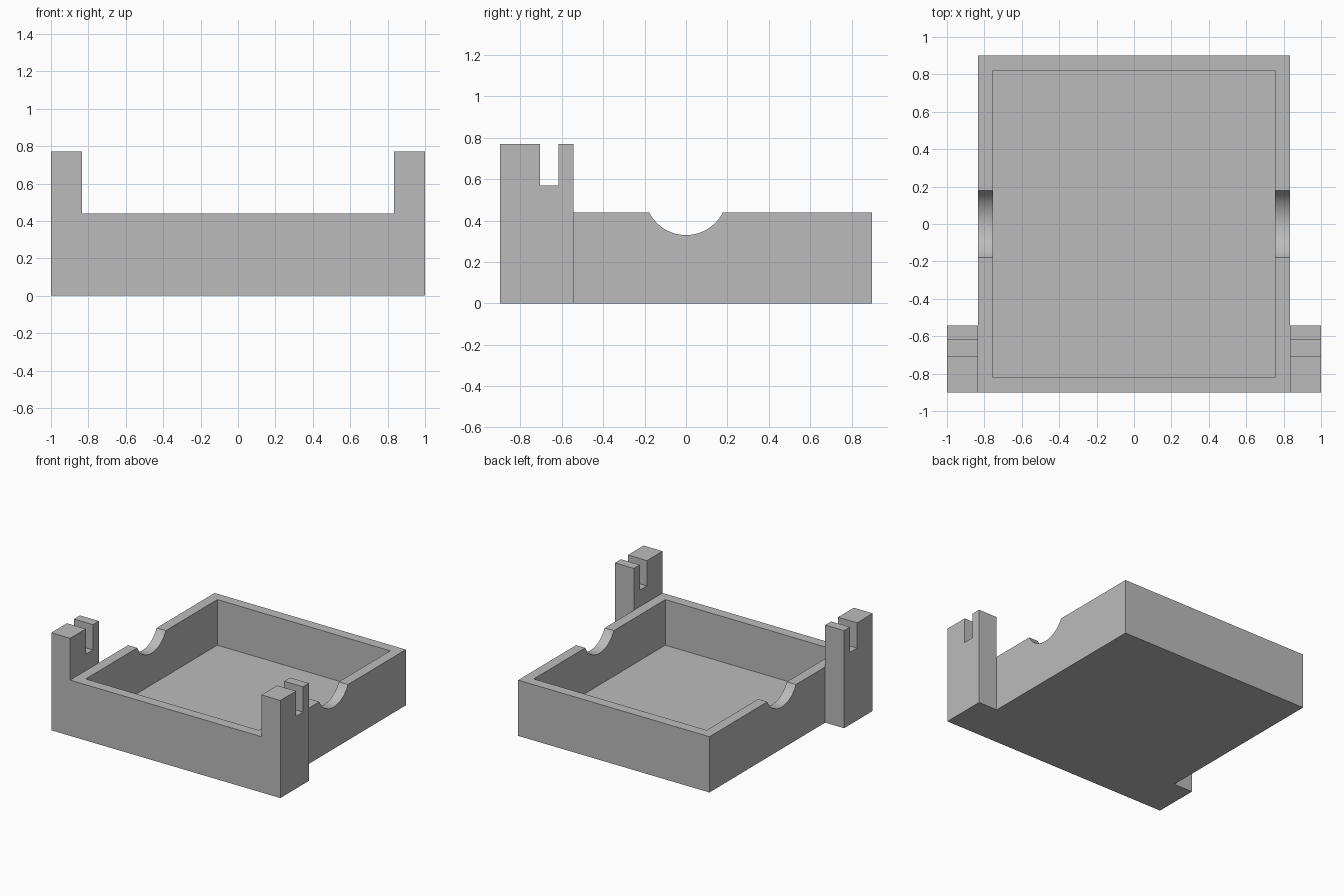
import bpy
import bmesh
import math

old = bpy.data.objects.get("Cube")
if old:
    bpy.data.objects.remove(old, do_unlink=True)

# Main dimensions
HALF_X, HALF_Y, HEIGHT, WALL = 0.835, 0.9, 0.44, 0.08
POST_X, POST_BACK, POST_TOP = 1.0, -0.543, 0.77
SLOT_FRONT, SLOT_BACK, SLOT_FLOOR = -0.705, -0.617, 0.57
NOTCH_R, NOTCH_Z = 0.2, 0.53

grey = bpy.data.materials.new("plain grey")
grey.use_nodes = True
colour = (0.5, 0.5, 0.5, 1)
grey.diffuse_color = colour
grey.node_tree.nodes["Principled BSDF"].inputs["Base Color"].default_value = colour


def extrude_x(name, profile, x0, x1):
    """Solid made by sweeping a (y, z) profile from x0 to x1."""
    bm = bmesh.new()
    face = bm.faces.new([bm.verts.new((x0, y, z)) for y, z in profile])
    moved = bmesh.ops.extrude_face_region(bm, geom=[face])["geom"]
    verts = [v for v in moved if isinstance(v, bmesh.types.BMVert)]
    bmesh.ops.translate(bm, verts=verts, vec=(x1 - x0, 0, 0))
    bmesh.ops.recalc_face_normals(bm, faces=bm.faces)
    mesh = bpy.data.meshes.new(name)
    bm.to_mesh(mesh)
    bm.free()
    mesh.materials.append(grey)
    obj = bpy.data.objects.new(name, mesh)
    bpy.context.collection.objects.link(obj)
    return obj


def rect(y0, y1, z0, z1):
    return [(y0, z0), (y1, z0), (y1, z1), (y0, z1)]


def combine(target, other, operation):
    """Apply a boolean and discard the second solid."""
    mod = target.modifiers.new(operation.title(), "BOOLEAN")
    mod.operation, mod.object, mod.solver = operation, other, "EXACT"
    bpy.context.view_layer.objects.active = target
    bpy.ops.object.modifier_apply(modifier=mod.name)
    bpy.data.objects.remove(other, do_unlink=True)


# Open tray
tray = extrude_x("tray", rect(-HALF_Y, HALF_Y, 0, HEIGHT), -HALF_X, HALF_X)
inner_x, inner_y = HALF_X - WALL, HALF_Y - WALL
combine(tray, extrude_x("cavity_cutter", rect(-inner_y, inner_y, WALL, 1),
                        -inner_x, inner_x), "DIFFERENCE")

# Round notch through both side walls
SIDES = 96
circle = [(NOTCH_R * math.sin(math.tau * i / SIDES),
           NOTCH_Z - NOTCH_R * math.cos(math.tau * i / SIDES)) for i in range(SIDES)]
combine(tray, extrude_x("notch_cutter", circle, -1.2, 1.2), "DIFFERENCE")

# Slotted corner posts, joined to the tray
post = [(-HALF_Y, 0), (POST_BACK, 0), (POST_BACK, POST_TOP), (SLOT_BACK, POST_TOP),
        (SLOT_BACK, SLOT_FLOOR), (SLOT_FRONT, SLOT_FLOOR), (SLOT_FRONT, POST_TOP),
        (-HALF_Y, POST_TOP)]
for name, side in (("left_post", 1), ("right_post", -1)):
    combine(tray, extrude_x(name, post, side * HALF_X, side * POST_X), "UNION")

# Merge flat faces, then smooth only the notches
bm = bmesh.new()
bm.from_mesh(tray.data)
bmesh.ops.remove_doubles(bm, verts=bm.verts, dist=0.0001)
bmesh.ops.dissolve_limit(bm, angle_limit=math.radians(0.5), verts=bm.verts, edges=bm.edges)
bm.to_mesh(tray.data)
bm.free()
bpy.ops.object.select_all(action="DESELECT")
tray.select_set(True)
bpy.context.view_layer.objects.active = tray
bpy.ops.object.shade_smooth_by_angle(angle=math.radians(30))
